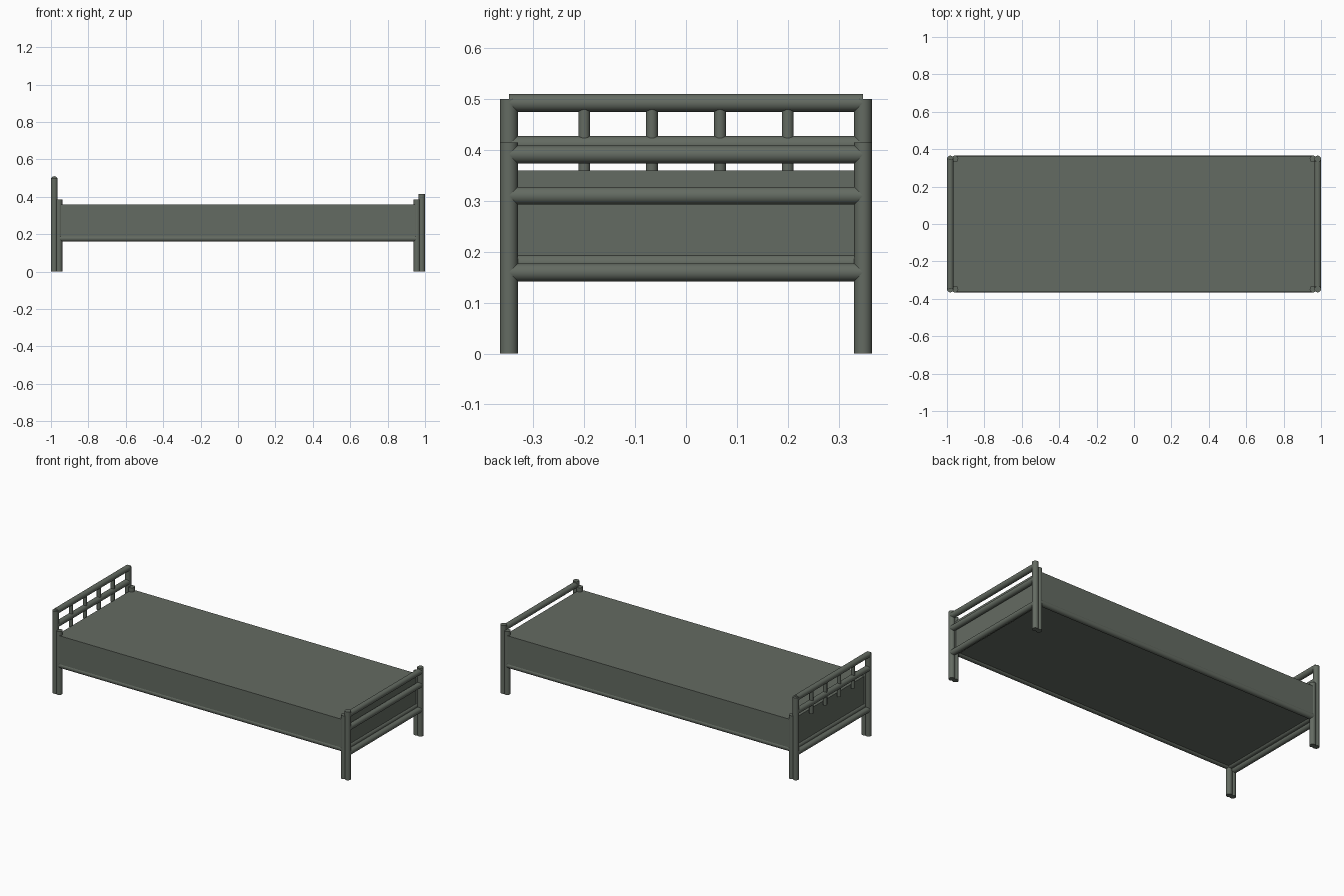
import bpy, bmesh
from mathutils import Vector

if "Cube" in bpy.data.objects:
    bpy.data.objects.remove(bpy.data.objects["Cube"])

paint = bpy.data.materials.new("grey_green")
paint.diffuse_color = (0.127, 0.147, 0.122, 1)
paint.use_nodes = True
paint.node_tree.nodes["Principled BSDF"].inputs["Base Color"].default_value = paint.diffuse_color
R = 0.0175    # main tube radius
Y = 0.348     # post line in y
XO = 0.9825   # outer end frames
XI = 0.957    # inner corner posts


def tube(name, a, b, r=R):
    a, b = Vector(a), Vector(b)
    d = b - a
    bpy.ops.mesh.primitive_cylinder_add(vertices=32, radius=r, depth=d.length, location=(a + b) / 2)
    ob = bpy.context.object
    ob.name = name
    ob.rotation_euler = d.to_track_quat('Z', 'Y').to_euler()
    ob.data.materials.append(paint)
    bpy.ops.object.shade_smooth_by_angle()
    return ob


def cross_rail(name, x, z):
    tube(name, (x, -Y, z), (x, Y, z))


# Corner posts: tall outer one and short inner one, plus long side rails
for s, side in ((-1, "front"), (1, "back")):
    tube("head_post_" + side, (-XO, s * Y, 0), (-XO, s * Y, 0.50))
    tube("foot_post_" + side, (XO, s * Y, 0), (XO, s * Y, 0.415))
    for e, end in ((-1, "head"), (1, "foot")):
        tube(f"inner_post_{end}_{side}", (e * XI, s * Y, 0), (e * XI, s * Y, 0.385))
    tube("side_rail_" + side, (-XI, s * Y, 0.1775), (XI, s * Y, 0.1775))

# Headboard rails and short spindles
cross_rail("head_top_rail", -XO, 0.4925)
cross_rail("head_middle_rail", -XO, 0.41)
for i, y in enumerate((-0.2, -0.067, 0.067, 0.2)):
    tube(f"head_spindle_{i + 1}", (-XO, y, 0.345), (-XO, y, 0.4925), 0.0115)

# Footboard rails
cross_rail("foot_top_rail", XO, 0.391)
cross_rail("foot_middle_rail", XO, 0.31)

# Lower end rails
for e, end in ((-1, "head"), (1, "foot")):
    cross_rail("lower_rail_" + end, e * XO, 0.1595)
    cross_rail("frame_rail_" + end, e * XI, 0.1775)

# Mattress
bpy.ops.mesh.primitive_cube_add(size=1, location=(0, 0, 0.265))
mattress = bpy.context.object
mattress.name = "mattress"
mattress.scale = (1.93, 0.725, 0.19)
mattress.data.materials.append(paint)
